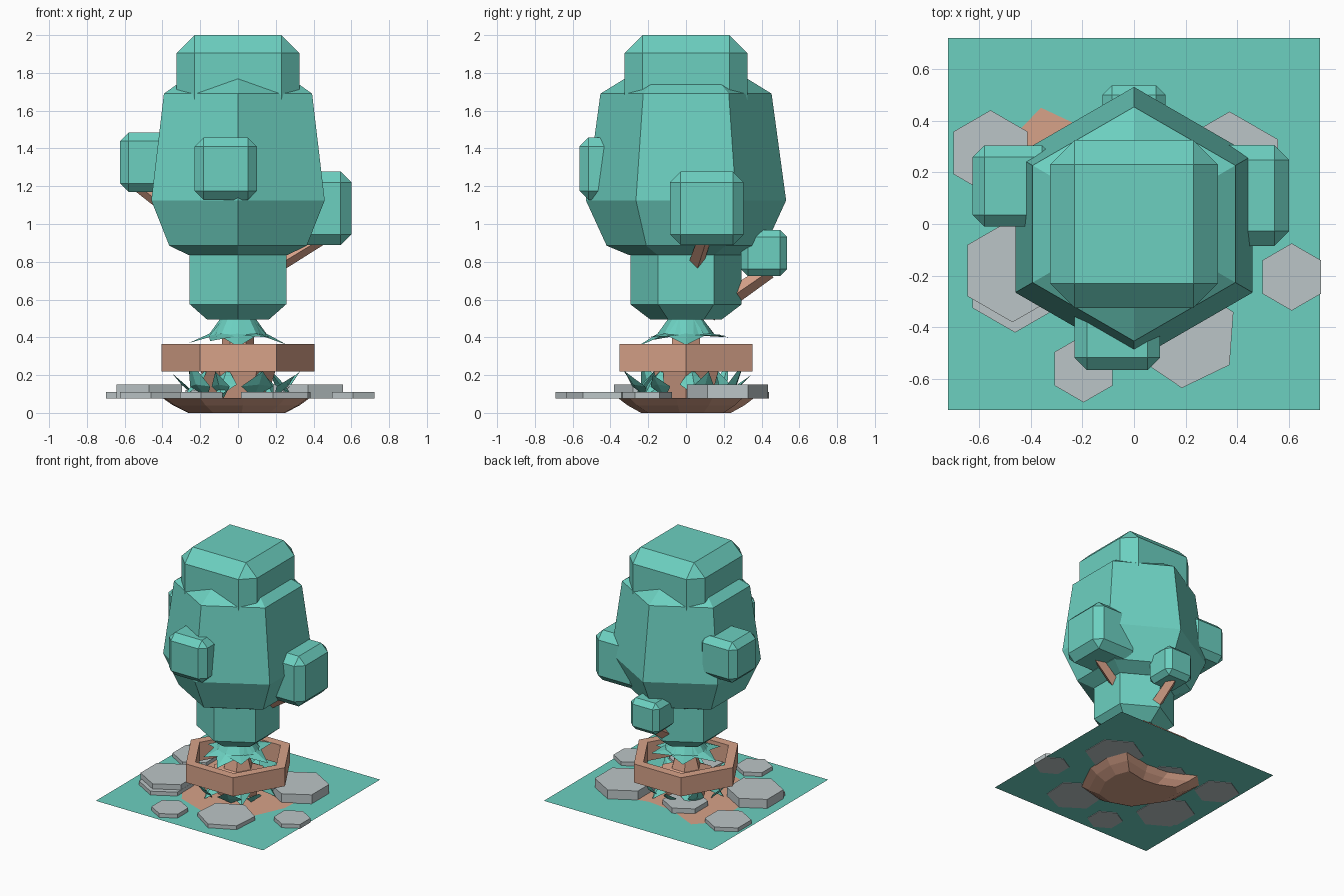
import bpy, bmesh, math
from mathutils import Vector

if "Cube" in bpy.data.objects:
    bpy.data.objects.remove(bpy.data.objects["Cube"])


def mat(name, c):
    m = bpy.data.materials.new(name)
    m.diffuse_color = (*c, 1)
    m.use_nodes = True
    m.node_tree.nodes["Principled BSDF"].inputs["Base Color"].default_value = m.diffuse_color
    return m


TEAL = mat("leaf_teal", (0.15, 0.63, 0.53))
BROWN = mat("bark_brown", (0.68, 0.36, 0.25))
GREY = mat("stone_grey", (0.50, 0.56, 0.57))


def finish(name, bm, m):
    me = bpy.data.meshes.new(name)
    bm.to_mesh(me)
    bm.free()
    me.materials.append(m)
    ob = bpy.data.objects.new(name, me)
    bpy.context.collection.objects.link(ob)
    return ob


def ngon(r, n=6, turn=0.0, cx=0, cy=0):
    return [(cx + r * math.cos(turn + i * math.tau / n),
             cy + r * math.sin(turn + i * math.tau / n)) for i in range(n)]


def loft(name, rings, m, closed=False):
    """Skin a stack of (outline, z) rings; closed joins last to first instead of capping."""
    bm = bmesh.new()
    vs = [[bm.verts.new((x, y, z)) for x, y in pts] for pts, z in rings]
    pairs = list(zip(vs, vs[1:])) + ([(vs[-1], vs[0])] if closed else [])
    n = len(vs[0])
    for a, b in pairs:
        for i in range(n):
            j = (i + 1) % n
            bm.faces.new((a[i], a[j], b[j], b[i]))
    if not closed:
        bm.faces.new(vs[0][::-1])
        bm.faces.new(vs[-1])
    bmesh.ops.recalc_face_normals(bm, faces=bm.faces)
    return finish(name, bm, m)


def block(name, centre, size, bevel):
    bm = bmesh.new()
    bmesh.ops.create_cube(bm, size=size)
    bmesh.ops.bevel(bm, geom=bm.edges[:], offset=bevel, segments=1, affect='EDGES')
    bmesh.ops.translate(bm, verts=bm.verts, vec=centre)
    return finish(name, bm, TEAL)


def branch(name, a, b, r):
    a, b = Vector(a), Vector(b)
    bm = bmesh.new()
    bmesh.ops.create_cone(bm, cap_ends=True, segments=4, radius1=r, radius2=r * 0.8,
                          depth=(b - a).length)
    bmesh.ops.transform(bm, matrix=(b - a).to_track_quat('Z', 'Y').to_matrix().to_4x4(),
                        verts=bm.verts)
    bmesh.ops.translate(bm, verts=bm.verts, vec=(a + b) / 2)
    return finish(name, bm, BROWN)


def leaves(name, specs):
    """Folded leaves: (angle in degrees, half width, root, middle, tip) with (radius, z) points."""
    bm = bmesh.new()
    for deg, w, root, mid, tip in specs:
        t = math.radians(deg)
        d, s = Vector((math.cos(t), math.sin(t), 0)), Vector((-math.sin(t), math.cos(t), 0))
        up = Vector((0, 0, 1))
        p, q, e = (bm.verts.new(d * r + up * z) for r, z in (root, mid, tip))
        for k in (-1, 1):
            side = bm.verts.new(d * (mid[0] - 0.03) + up * (mid[1] - 0.01) + s * w * k)
            bm.faces.new((p, side, q) if k < 0 else (p, q, side))
            bm.faces.new((side, e, q) if k < 0 else (side, q, e))
    return finish(name, bm, TEAL)


# Lawn sheet
bm = bmesh.new()
bmesh.ops.create_grid(bm, x_segments=1, y_segments=1, size=0.72)
bmesh.ops.translate(bm, verts=bm.verts, vec=(0, 0, 0.08))
finish("lawn", bm, TEAL)

# Soil mass under the lawn and bare patch on it
soil = [(.38, .14), (.32, .30), (.08, .25), (-.10, .27), (-.30, .36), (-.40, .26),
        (-.39, 0), (-.20, -.28), (.03, -.36), (.25, -.30), (.37, -.05)]
loft("soil_mound", [([(x * .66, y * .66) for x, y in soil], 0),
                    ([(x * .86, y * .86) for x, y in soil], .04), (soil, .079)], BROWN)
bm = bmesh.new()
bm.faces.new([bm.verts.new((x * 1.2, y * 1.25, .083)) for x, y in soil])
finish("soil_patch", bm, BROWN)

# Stepping stones: x, y, radius, top height, turn
R30 = math.pi / 6
for i, (x, y, r, top, turn) in enumerate([
        (-.555, .275, .165, .11, R30), (.37, .22, .215, .15, R30), (-.47, -.18, .20, .15, R30),
        (-.46, -.23, .19, .11, R30), (.20, -.43, .205, .11, .45), (-.195, -.56, .13, .11, R30),
        (.61, -.205, .13, .11, R30), (-.14, .21, .16, .12, R30)]):
    pts = ngon(r, 6, turn, x, y)
    loft(f"stone_{i + 1}", [(pts, .076), (pts, top)], GREY)

# Hexagonal planter ring
outer, inner = ngon(.405), ngon(.33)
loft("planter_ring", [(outer, .22), (outer, .365), (inner, .365), (inner, .22)], BROWN, True)

# Trunk with swollen foot
loft("trunk", [(ngon(r, 6), z) for r, z in
               ((.155, .08), (.20, .23), (.11, .27), (.085, .36), (.075, .9))], BROWN)

# Grass tufts below the planter and leaves spreading above it
leaves("grass_tufts", [(a, w, (.22, .08), (.30, .15), (.35, h)) for a, w, h in (
    (20, .06, .22), (62, .06, .27), (100, .05, .20), (140, .06, .26), (178, .05, .21),
    (222, .08, .28), (250, .05, .22), (292, .09, .22), (330, .06, .20))])
leaves("foot_leaves", [(a, .07, (.16, .24), (.24, .16), (.29, .09))
                       for a in range(10, 370, 60)])
leaves("crown_leaves", [(a, .10, (.05, .56), (.15, .42), (.26, z)) for a, z in (
    (0, .36), (55, .41), (120, .40), (180, .37), (235, .38), (270, .35), (310, .40))])

# Hexagonal foliage masses
P = math.pi / 2
loft("lower_foliage", [(ngon(r, 6, P), z) for r, z in
                       ((.19, .495), (.295, .575), (.295, .9))], TEAL)
loft("main_foliage", [(ngon(r, 6, P), z) for r, z in
                      ((.30, .835), (.42, .885), (.53, 1.125), (.453, 1.69), (.315, 1.775))],
     TEAL)

# Chamfered foliage blocks
block("top_foliage", (0, 0, 1.675), .65, .095)
block("front_foliage", (-.065, -.40, 1.293), .33, .048)
block("left_foliage", (-.467, .147, 1.327), .315, .046)
block("right_foliage", (.405, .11, 1.083), .39, .057)
block("back_foliage", (0, .413, .847), .245, .037)

# Branches reaching the side blocks
branch("right_branch", (.10, .03, .72), (.45, .10, .93), .045)
branch("back_branch", (0, .12, .53), (0, .44, .75), .05)
branch("left_branch", (-.15, .08, .92), (-.52, .15, 1.2), .045)
branch("front_branch", (0, -.1, .95), (-.06, -.42, 1.2), .04)
